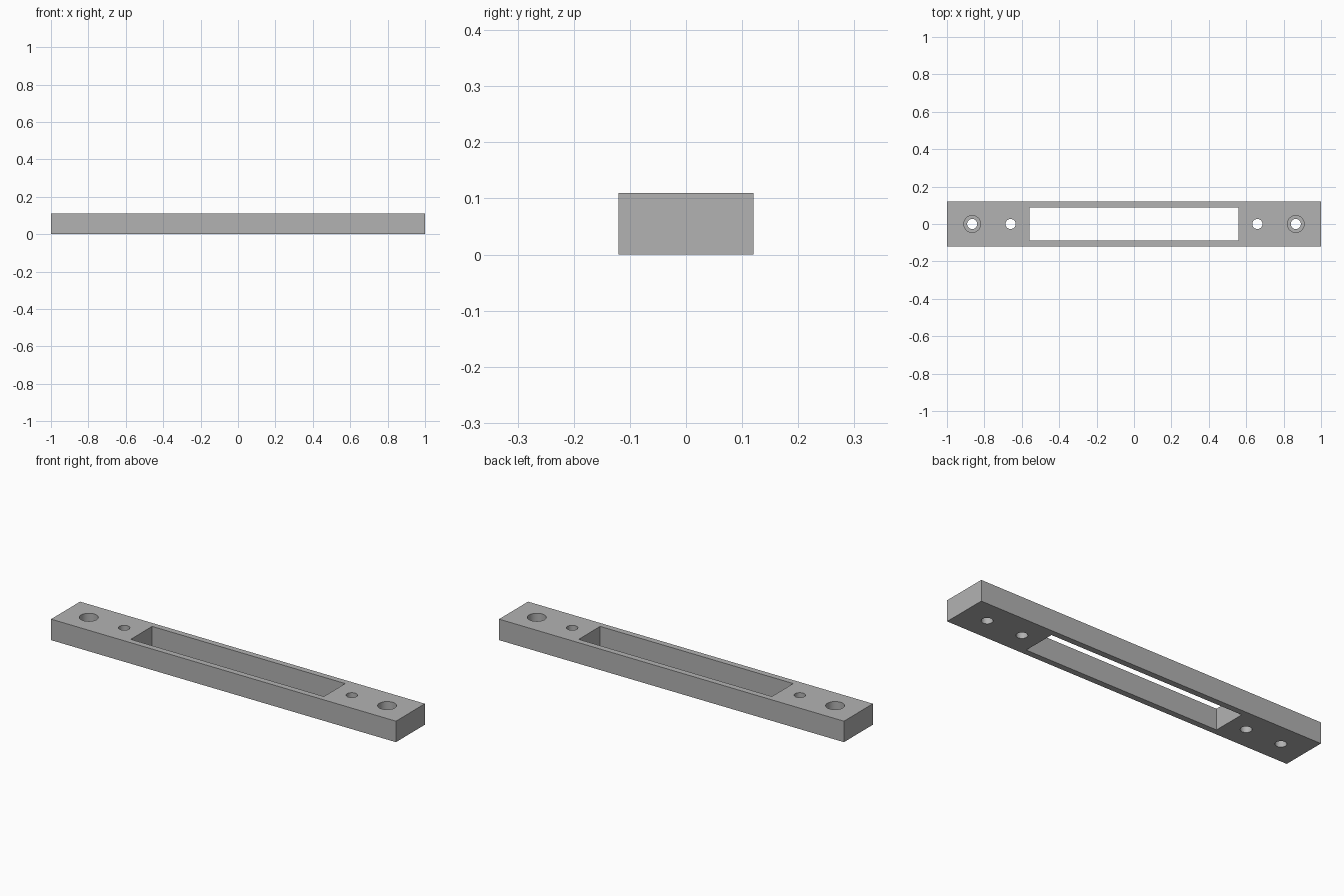
import bpy

cube = bpy.data.objects.get("Cube")
if cube:
    bpy.data.objects.remove(cube, do_unlink=True)

LENGTH, WIDTH, HEIGHT = 2.0, 0.24, 0.11
GREY = (0.448, 0.448, 0.448, 1.0)

mat = bpy.data.materials.new("plain grey")
mat.use_nodes = True
mat.diffuse_color = GREY
mat.node_tree.nodes["Principled BSDF"].inputs["Base Color"].default_value = GREY


def box(name, size, z):
    bpy.ops.mesh.primitive_cube_add(size=1, location=(0, 0, z))
    obj = bpy.context.object
    obj.name = name
    obj.scale = size
    bpy.ops.object.transform_apply(location=True, rotation=False, scale=True)
    obj.data.materials.append(mat)
    return obj


def drill(name, x, radius, bottom, top):
    bpy.ops.mesh.primitive_cylinder_add(
        vertices=48, radius=radius, depth=top - bottom,
        location=(x, 0, (top + bottom) / 2))
    obj = bpy.context.object
    obj.name = name
    obj.data.materials.append(mat)
    return obj


# Solid bar
bar = box("mounting_bar", (LENGTH, WIDTH, HEIGHT), HEIGHT / 2)

# Long central window
cutters = [box("window_cutter", (1.12, 0.177, HEIGHT * 2), HEIGHT / 2)]

# Through holes and counterbores, mirrored at both ends
for side, sign in (("left", 1), ("right", -1)):
    cutters += [
        drill(f"{side}_inner_hole", sign * 0.66, 0.027, -0.1, 0.2),
        drill(f"{side}_outer_hole", sign * 0.865, 0.027, -0.1, 0.2),
        drill(f"{side}_counterbore", sign * 0.865, 0.045, 0.05, 0.2),
    ]

# Cut the bar, then discard each cutter
for cutter in cutters:
    cutter.hide_render = True
    bpy.ops.object.select_all(action="DESELECT")
    bar.select_set(True)
    bpy.context.view_layer.objects.active = bar
    mod = bar.modifiers.new(cutter.name, "BOOLEAN")
    mod.operation = "DIFFERENCE"
    mod.solver = "EXACT"
    mod.object = cutter
    bpy.ops.object.modifier_apply(modifier=mod.name)
    bpy.data.objects.remove(cutter, do_unlink=True)

# Smooth hole walls with crisp edges
bpy.ops.object.shade_smooth_by_angle(angle=0.52)
